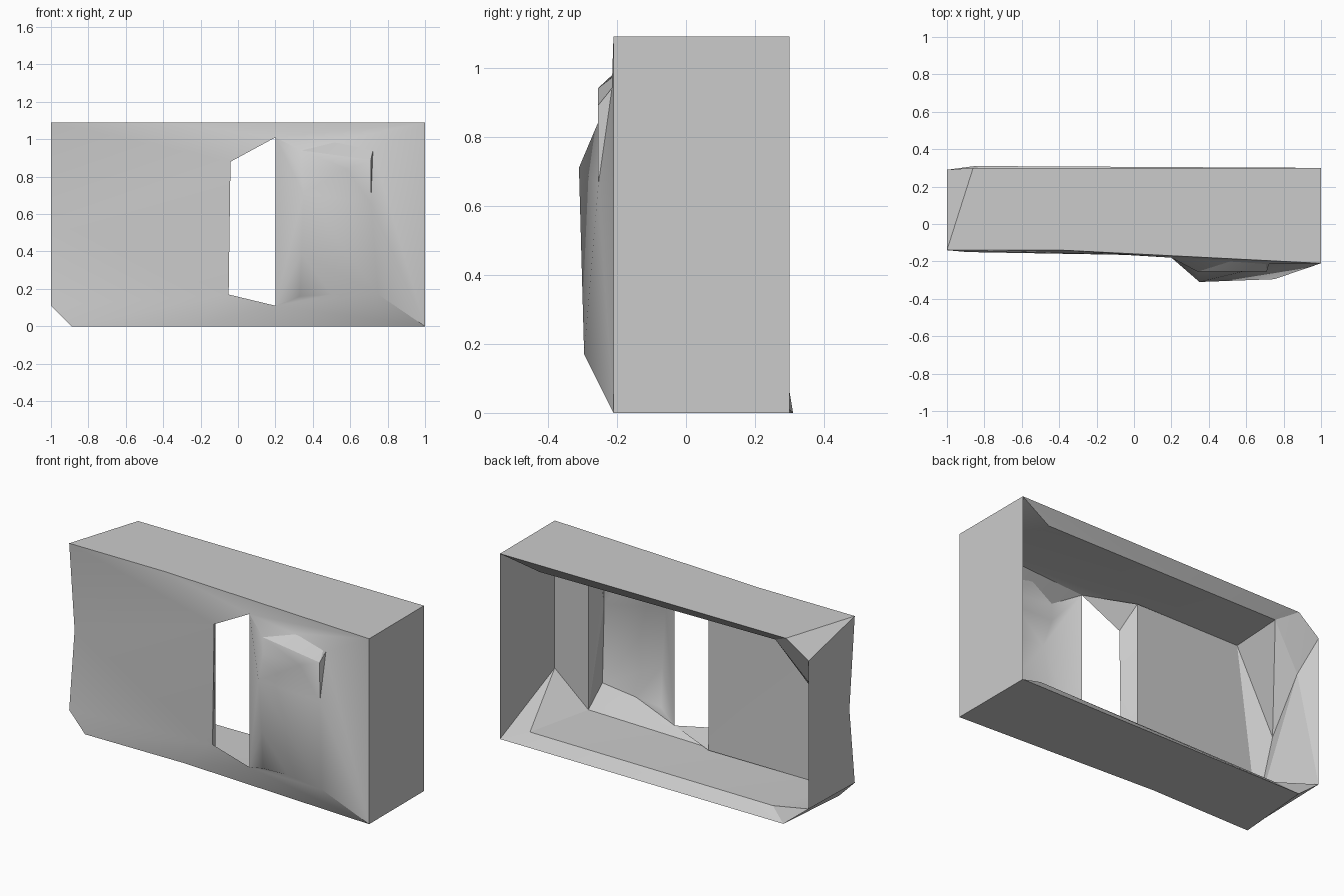
import bpy
import bmesh
from mathutils import Vector

cube = bpy.data.objects.get("Cube")
if cube:
    bpy.data.objects.remove(cube, do_unlink=True)

grey = bpy.data.materials.new("plain_grey")
grey.use_nodes = True
grey.diffuse_color = (0.6, 0.6, 0.6, 1)
grey.node_tree.nodes["Principled BSDF"].inputs["Base Color"].default_value = (0.6, 0.6, 0.6, 1)

CENTRE = Vector((0, 0.2, 0.55))


def build_part(name, polygons, outward, smooth_angle):
    """Weld fans of triangles into one object, turned away from or towards the centre."""
    bm = bmesh.new()
    for polygon in polygons:
        corners = list(dict.fromkeys(polygon))
        for second, third in zip(corners[1:], corners[2:]):
            face = bm.faces.new([bm.verts.new(c) for c in (corners[0], second, third)])
            face.normal_update()
            away = face.normal.dot(face.calc_center_median() - CENTRE) > 0
            if away != outward:
                face.normal_flip()
    bmesh.ops.remove_doubles(bm, verts=bm.verts, dist=0.0005)
    mesh = bpy.data.meshes.new(name)
    bm.to_mesh(mesh)
    bm.free()
    mesh.materials.append(grey)
    obj = bpy.data.objects.new(name, mesh)
    bpy.context.collection.objects.link(obj)
    bpy.ops.object.select_all(action="DESELECT")
    obj.select_set(True)
    bpy.context.view_layer.objects.active = obj
    bpy.ops.object.shade_smooth_by_angle(angle=smooth_angle)


def bridge(first, second):
    """Polygons joining two closed loops with matching point counts."""
    count = len(first)
    return [(first[i], first[(i + 1) % count], second[(i + 1) % count], second[i])
            for i in range(count)]


# Loops run from top right over the top, down the left end and back along the base
front_top_right, front_base_right = (1, -.21, 1.09), (1, -.21, 0)
front_top_left, front_waist = (-1, -.14, 1.09), (-1, -.09, .56)
front_low_left, front_base_left = (-1, -.14, .11), (-.89, -.15, 0)
front_top_mid, front_base_mid = (-.38, -.14, 1.09), (-.25, -.145, 0)
front_loop = [front_top_right, front_top_mid, front_top_left, front_waist, front_low_left,
              front_base_left, front_base_mid, front_base_right, front_base_right,
              front_top_right]

back_top_right, back_base_right = (1, .3, 1.09), (1, .3, 0)
back_low_left = (-1, .29, .12)
back_loop = [back_top_right, back_top_right, (-.86, .3, 1.09), (-1, .29, .99), back_low_left,
             (-.85, .31, 0), back_base_right, back_base_right, back_base_right,
             back_top_right]

rim_top_right, rim_base_right = (.78, .245, 1.02), (.84, .25, .065)
rim_loop = [rim_top_right, rim_top_right, (-.75, .24, 1.03), (-.94, .19, .8), back_low_left,
            (-.74, .25, .055), rim_base_right, rim_base_right, back_base_right,
            back_top_right]

inner_top_right, inner_base_right = (.74, -.15, 1.02), (.74, -.15, .07)
inner_top_left, inner_base_left = (-.77, -.09, 1.03), (-.9, -.09, .075)
inner_side = (-.95, -.02, .52)
corner_low, corner_high = (.98, -.18, .24), (.98, -.18, .85)
inner_loop = [inner_top_right, inner_top_right, inner_top_left, inner_side, inner_base_left,
              inner_base_left, inner_base_right, inner_base_right, corner_low, corner_high]

# Opening
hole_top, hole_base = (.2, -.18, 1.01), (.2, -.18, .11)
jamb_top, jamb_base = (-.04, -.165, .88), (-.05, -.165, .17)
jamb_back_top, jamb_back_base = (-.09, -.08, 1.02), (-.09, -.08, .08)

# Bulging panel beside the opening
hood_left, hood_right = (.34, -.255, .94), (.71, -.255, .89)
hood_root, hood_back = (.72, -.215, .94), (.5, -.2, .985)
hood_under_left, hood_under_right = (.34, -.255, .84), (.58, -.255, .84)
fin_tip = (.71, -.254, .66)
bulge_high, bulge_low = (.35, -.31, .71), (.75, -.295, .17)
dent, notch_left, notch_right = (.34, -.265, .39), (.33, -.24, .16), (.5, -.25, .17)

build_part("outer_shell", bridge(front_loop, back_loop), True, 0.4)
build_part("back_rim", bridge(back_loop, rim_loop), False, 0.4)
build_part("inner_cavity", bridge(rim_loop, inner_loop) + [
    (inner_top_left, inner_side, inner_base_left, jamb_back_base, jamb_back_top),
    (inner_base_left, jamb_back_base, hole_base),
    (inner_base_left, hole_base, inner_base_right),
    (inner_top_left, jamb_back_top, hole_top),
    (inner_top_left, hole_top, inner_top_right),
    (corner_low, inner_base_right, inner_top_right, corner_high),
    (inner_base_right, bulge_low, fin_tip, hood_right, inner_top_right),
    (inner_base_right, bulge_low, notch_right, hole_base),
    (inner_top_right, hood_right, hood_left, hole_top),
], False, 0.4)

build_part("opening_frame", [
    (jamb_top, jamb_base, jamb_back_base, jamb_back_top),
    (jamb_base, jamb_back_base, hole_base),
    (jamb_top, jamb_back_top, hole_top),
], False, 0.4)

flat_wall = [
    (front_top_right, front_top_mid, hole_top),
    (front_top_mid, jamb_top, hole_top),
    (front_top_mid, front_top_left, jamb_top),
    (front_top_left, front_waist, jamb_top),
    (front_waist, jamb_base, jamb_top),
    (front_waist, front_low_left, jamb_base),
    (front_low_left, front_base_left, jamb_base),
    (front_base_left, front_base_mid, jamb_base),
    (front_base_mid, hole_base, jamb_base),
    (front_base_mid, front_base_right, hole_base),
    (hole_top, front_top_right, hood_back),
    (hood_back, front_top_right, hood_root),
    (hood_root, front_top_right, front_base_right),
    (hood_root, front_base_right, fin_tip),
    (fin_tip, front_base_right, bulge_low),
    (hole_base, bulge_low, front_base_right),
]

bulging_panel = [
    (hole_top, hood_back, hood_left),
    (hood_back, hood_root, hood_right, hood_left),
    (hood_right, hood_root, fin_tip),
    (hood_under_right, hood_under_left, hood_left, hood_right, fin_tip),
    (hole_top, hood_left, hood_under_left),
    (hole_top, hood_under_left, bulge_high),
    (bulge_high, hood_under_left, hood_under_right, fin_tip),
    (bulge_high, fin_tip, bulge_low),
    (hole_top, bulge_high, hole_base),
    (bulge_high, dent, hole_base),
    (bulge_high, bulge_low, dent),
    (dent, bulge_low, notch_right),
    (dent, notch_right, notch_left),
    (dent, notch_left, hole_base),
    (hole_base, notch_left, notch_right),
    (hole_base, notch_right, bulge_low),
]
build_part("front_wall", flat_wall + bulging_panel, True, 0.85)
